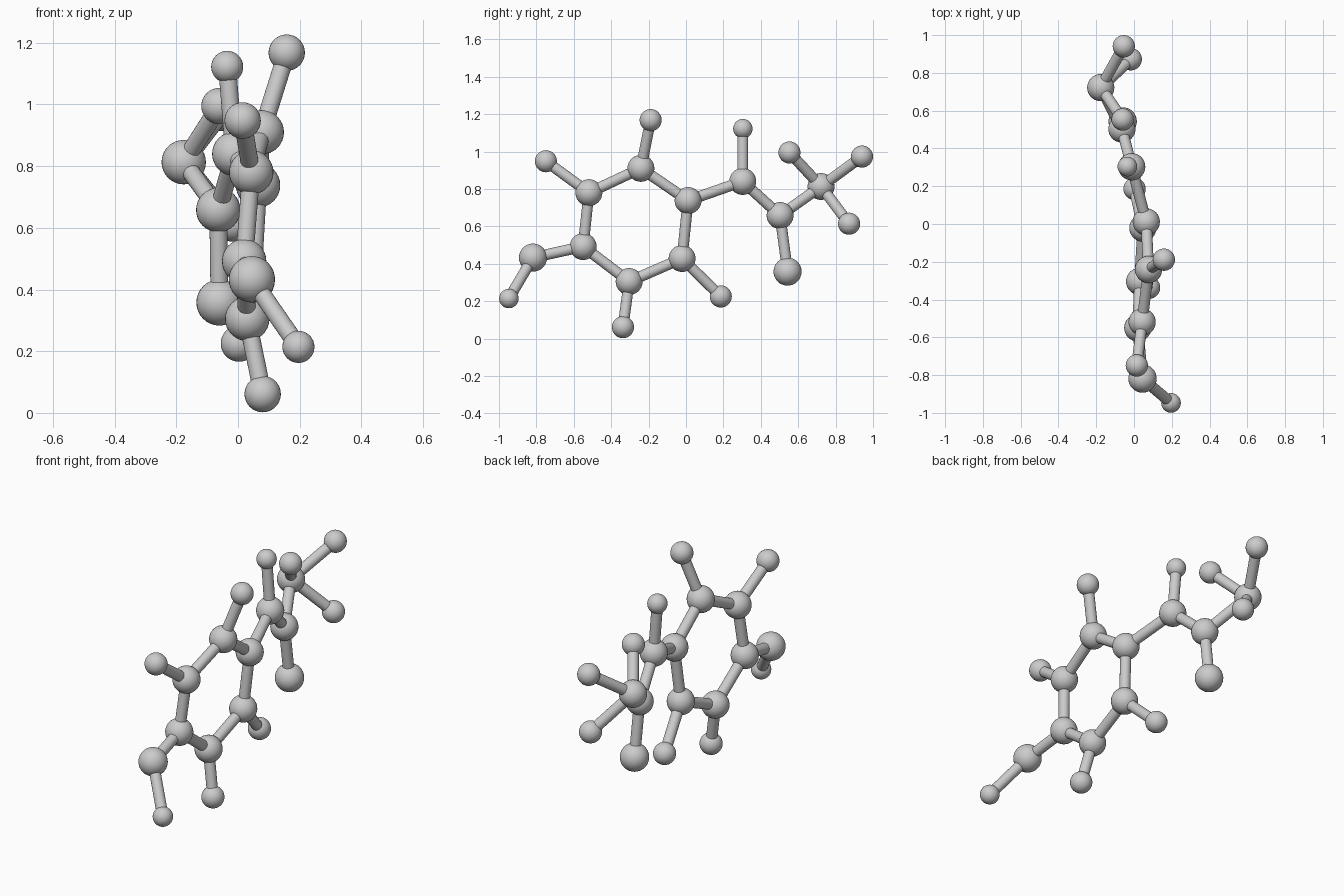
import bpy
from mathutils import Vector

if "Cube" in bpy.data.objects:
    bpy.data.objects.remove(bpy.data.objects["Cube"])

# radii of the ball sizes and of the sticks
BIG, MID, SMALL, TINY, STICK = 0.075, 0.072, 0.059, 0.052, 0.029

# balls: name -> (x, y, z, radius)
atoms = {
    # six-sided ring
    "ring_1": (0.02, -0.55, 0.492, MID),
    "ring_2": (0.043, -0.519, 0.78, MID),
    "ring_3": (0.077, -0.241, 0.91, MID),
    "ring_4": (0.065, 0.011, 0.738, MID),
    "ring_5": (0.047, -0.021, 0.428, MID),
    "ring_6": (0.03, -0.304, 0.305, MID),
    # small balls around the ring
    "ring_tip_2": (0.015, -0.749, 0.948, SMALL),
    "ring_tip_3": (0.158, -0.189, 1.168, SMALL),
    "ring_tip_5": (0.003, 0.186, 0.225, SMALL),
    "ring_tip_6": (0.08, -0.337, 0.061, SMALL),
    # left arm
    "left_ball": (0.045, -0.818, 0.433, BIG),
    "left_tip": (0.196, -0.947, 0.214, TINY),
    # right arm
    "right_ball": (-0.012, 0.303, 0.84, MID),
    "right_tip": (-0.035, 0.304, 1.122, TINY),
    "elbow": (-0.064, 0.503, 0.658, MID),
    "drop_ball": (-0.06, 0.543, 0.358, BIG),
    "end_hub": (-0.176, 0.722, 0.813, MID),
    "end_tip_a": (-0.06, 0.553, 0.995, SMALL),
    "end_tip_b": (-0.054, 0.941, 0.973, SMALL),
    "end_tip_c": (-0.017, 0.872, 0.614, SMALL),
}

bonds = [(f"ring_{i}", f"ring_{i % 6 + 1}") for i in range(1, 7)]
bonds += [(f"ring_{i}", f"ring_tip_{i}") for i in (2, 3, 5, 6)]
bonds += [("ring_1", "left_ball"), ("left_ball", "left_tip"),
          ("ring_4", "right_ball"), ("right_ball", "right_tip"),
          ("right_ball", "elbow"), ("elbow", "drop_ball"), ("elbow", "end_hub")]
bonds += [("end_hub", f"end_tip_{c}") for c in "abc"]

# balls
for name, (x, y, z, r) in atoms.items():
    bpy.ops.mesh.primitive_uv_sphere_add(segments=32, ring_count=16, radius=r, location=(x, y, z))
    bpy.context.object.name = "ball_" + name
    bpy.ops.object.shade_smooth()

# sticks between ball centres
for a, b in bonds:
    p, q = Vector(atoms[a][:3]), Vector(atoms[b][:3])
    d = q - p
    bpy.ops.mesh.primitive_cylinder_add(vertices=24, radius=STICK, depth=d.length, location=(p + q) / 2,
                                        rotation=d.to_track_quat('Z', 'Y').to_euler())
    bpy.context.object.name = f"stick_{a}_to_{b}"
    bpy.ops.object.shade_smooth_by_angle()
